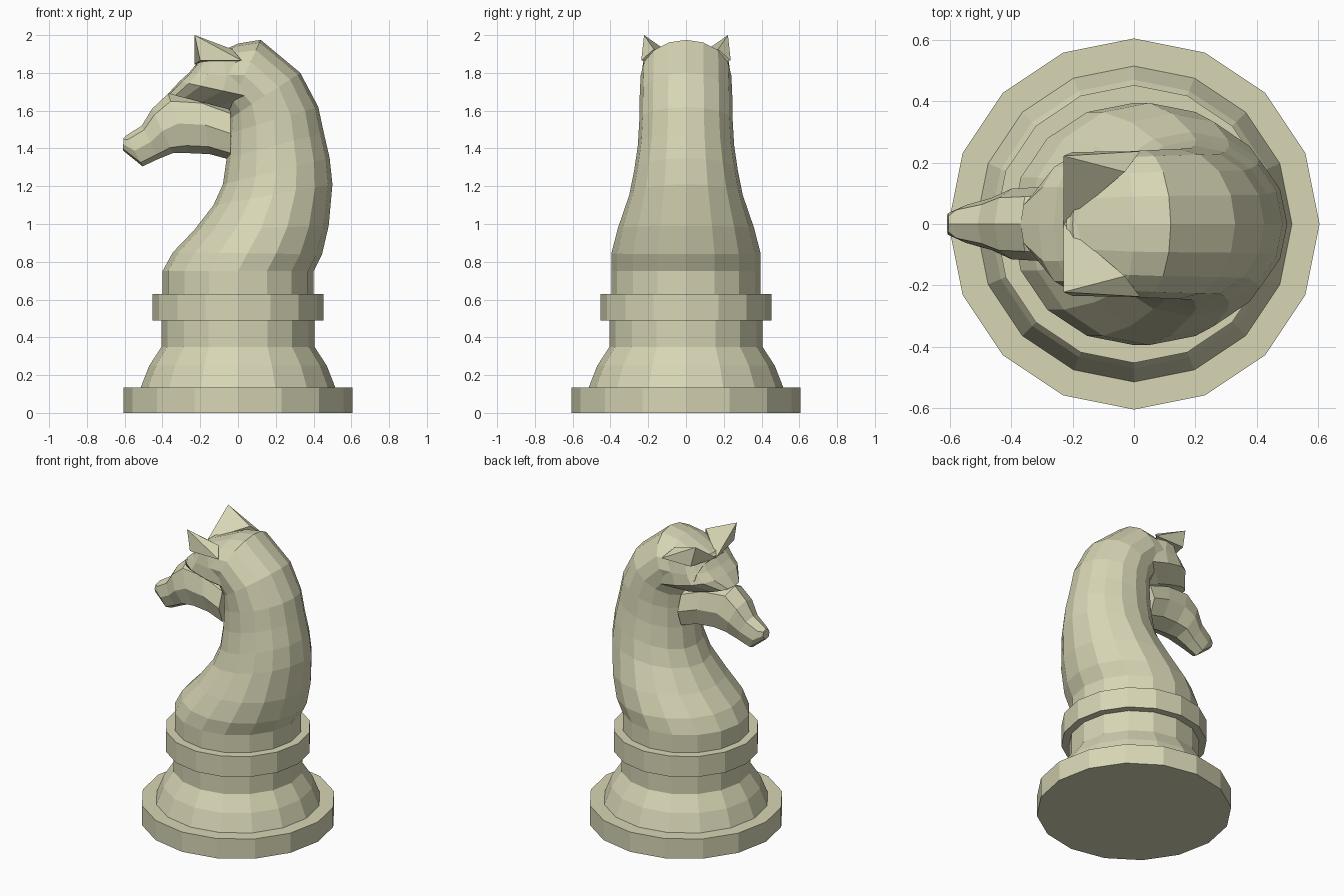
import bpy, bmesh, math

mat = bpy.data.materials.new("ivory")
mat.diffuse_color = (0.68, 0.67, 0.46, 1)


def finish(name, bm):
    bmesh.ops.recalc_face_normals(bm, faces=bm.faces)
    me = bpy.data.meshes.new(name)
    bm.to_mesh(me)
    bm.free()
    me.materials.append(mat)
    ob = bpy.data.objects.new(name, me)
    bpy.context.collection.objects.link(ob)
    return ob


def loft(name, rings, sides=16, power=1.0):
    """Rings are (x1, z1, x2, z2, half width): two ends in the side plane."""
    bm = bmesh.new()
    loops = []
    for x1, z1, x2, z2, w in rings:
        loop = []
        for i in range(sides):
            a = 2 * math.pi * i / sides
            c, s = math.cos(a), math.sin(a)
            c = math.copysign(abs(c) ** power, c)
            s = math.copysign(abs(s) ** power, s)
            loop.append(bm.verts.new(((x1 + x2) / 2 + c * (x1 - x2) / 2, s * w,
                                      (z1 + z2) / 2 + c * (z1 - z2) / 2)))
        loops.append(loop)
    for p, q in zip(loops, loops[1:]):
        for i in range(sides):
            j = (i + 1) % sides
            bm.faces.new((p[i], p[j], q[j], q[i]))
    bm.faces.new(loops[0])
    bm.faces.new(loops[-1])
    return finish(name, bm)


# Turned base
profile = [(0.605, 0), (0.605, 0.135), (0.515, 0.135), (0.47, 0.25), (0.405, 0.35),
           (0.405, 0.49), (0.453, 0.49), (0.453, 0.63), (0.39, 0.63)]
loft("base", [(r, z, -r, z, r) for r, z in profile])

# Neck sweeping up and over to the brow
loft("neck", [
    (0.40, 0.62, -0.40, 0.62, 0.395), (0.40, 0.75, -0.40, 0.75, 0.395),
    (0.445, 0.84, -0.345, 0.85, 0.395), (0.48, 0.99, -0.23, 0.97, 0.36),
    (0.50, 1.21, -0.13, 1.10, 0.30), (0.485, 1.35, -0.08, 1.21, 0.275),
    (0.455, 1.48, -0.06, 1.35, 0.255), (0.425, 1.62, -0.05, 1.48, 0.247),
    (0.33, 1.80, -0.04, 1.56, 0.245), (0.12, 1.975, -0.05, 1.60, 0.24),
    (0.0, 1.955, -0.10, 1.62, 0.235), (-0.22, 1.855, -0.20, 1.66, 0.21)])

# Broad head block, undercut towards the face
loft("head", [
    (-0.20, 1.87, 0.05, 1.87, 0.225), (-0.26, 1.80, 0.14, 1.77, 0.237),
    (-0.31, 1.755, 0.15, 1.655, 0.237), (-0.37, 1.69, -0.02, 1.60, 0.12)], 16, 0.7)

# Muzzle with cheek and nose
loft("muzzle", [
    (-0.04, 1.62, -0.04, 1.34, 0.15), (-0.20, 1.68, -0.15, 1.37, 0.135),
    (-0.37, 1.69, -0.26, 1.375, 0.12), (-0.455, 1.61, -0.345, 1.375, 0.115),
    (-0.51, 1.52, -0.42, 1.345, 0.085), (-0.59, 1.47, -0.505, 1.305, 0.062),
    (-0.605, 1.455, -0.61, 1.39, 0.035)], 8, 0.85)

# Pointed ears
for side, label in ((1, "left"), (-1, "right")):
    bm = bmesh.new()
    tip, mid, back, out, low = [bm.verts.new((x, y * side, z)) for x, y, z in (
        (-0.23, 0.222, 2.0), (-0.23, 0.0, 1.845), (-0.03, 0.17, 1.925),
        (0.02, 0.237, 1.865), (-0.20, 0.235, 1.865))]
    for f in ((tip, mid, back), (tip, back, out), (tip, out, low),
              (tip, low, mid), (mid, low, out), (mid, out, back)):
        bm.faces.new(f)
    finish("ear_" + label, bm)
